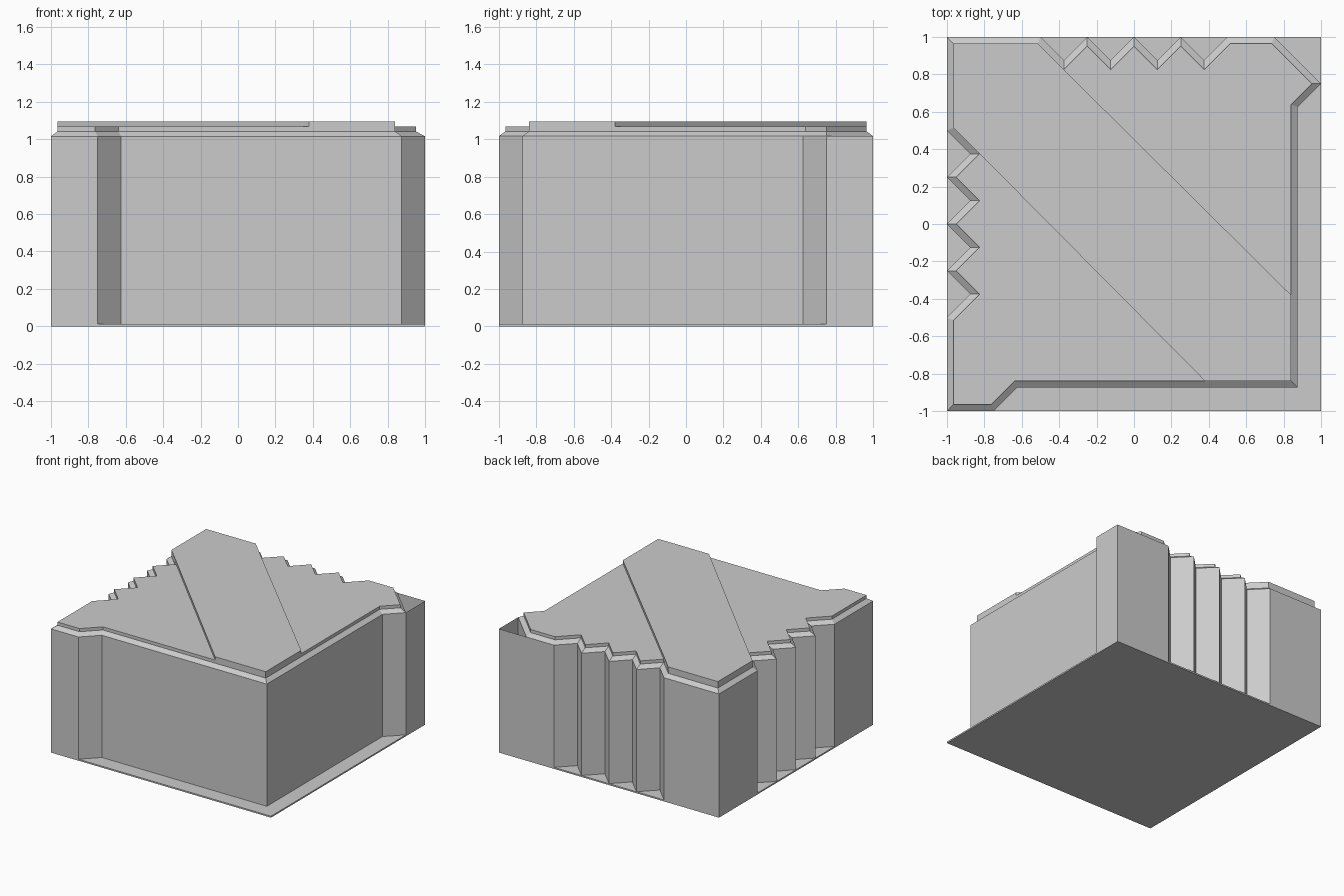
import bpy, bmesh
from mathutils import Vector

if "Cube" in bpy.data.objects:
    bpy.data.objects.remove(bpy.data.objects["Cube"])

Z_BASE, Z_WALL, Z_BEVEL, Z_TOP, Z_BAND = 0.012, 1.016, 1.042, 1.068, 1.095
INSET = 0.035


def inset(points, d):
    """Mitred inward offset of a counter-clockwise outline."""
    pts = [Vector(p) for p in points]
    out = []
    for i, p in enumerate(pts):
        a = (p - pts[i - 1]).normalized()
        b = (pts[(i + 1) % len(pts)] - p).normalized()
        na, nb = Vector((-a.y, a.x)), Vector((-b.y, b.x))
        out.append(p + (na + nb) * d / (1 + na.dot(nb)))
    return out


def loft(name, rings, close=True, cap_bottom=False, cap_top=True):
    """Skin a list of (outline, z) rings into one flat-shaded object."""
    bm = bmesh.new()
    loops = [[bm.verts.new((p[0], p[1], z)) for p in pts] for pts, z in rings]
    for lo, hi in zip(loops, loops[1:]):
        n = len(lo)
        for i in range(n if close else n - 1):
            j = (i + 1) % n
            bm.faces.new((lo[i], lo[j], hi[j], hi[i]))
    if cap_bottom:
        bm.faces.new(loops[0][::-1])
    if cap_top:
        bm.faces.new(loops[-1])
    mesh = bpy.data.meshes.new(name)
    bm.to_mesh(mesh)
    bm.free()
    obj = bpy.data.objects.new(name, mesh)
    bpy.context.collection.objects.link(obj)
    return obj


# Block outline: recessed front and right, toothed back and left
teeth = [(0.5 - 0.125 * i, 0.875 if i % 2 else 1.0) for i in range(9)]
outline = [(-1, -1), (-0.75, -1), (-0.625, -0.875), (0.875, -0.875),
           (0.875, 0.625), (1, 0.75), (0.75, 1)]
outline += teeth + [(-1, 1)] + [(-y, x) for x, y in teeth]
top = inset(outline, INSET)

# Thin square base plate
square = [(-1, -1), (1, -1), (1, 1), (-1, 1)]
loft("base_plate", [(square, 0), (square, Z_BASE)], cap_bottom=True)

# Main block with bevelled shoulder and raised top
loft("main_block", [(outline, Z_BASE), (outline, Z_WALL), (top, Z_BEVEL), (top, Z_TOP)])

# Open-topped corner walls at the back right
loft("corner_walls", [([(1, 0.75), (1, 1), (0.75, 1)], z) for z in (Z_BASE, Z_WALL)],
     close=False, cap_top=False)

# Raised diagonal band, running from the back left to the front right corner
e, k = 1 - INSET, 0.875 - INSET
band = [(0.38, -k), (k, -k), (k, -0.38), (-0.375, 0.825), (-0.514, e),
        (-e, e), (-e, 0.514), (-0.825, 0.375)]
loft("diagonal_band", [(band, Z_TOP), (band, Z_BAND)])
